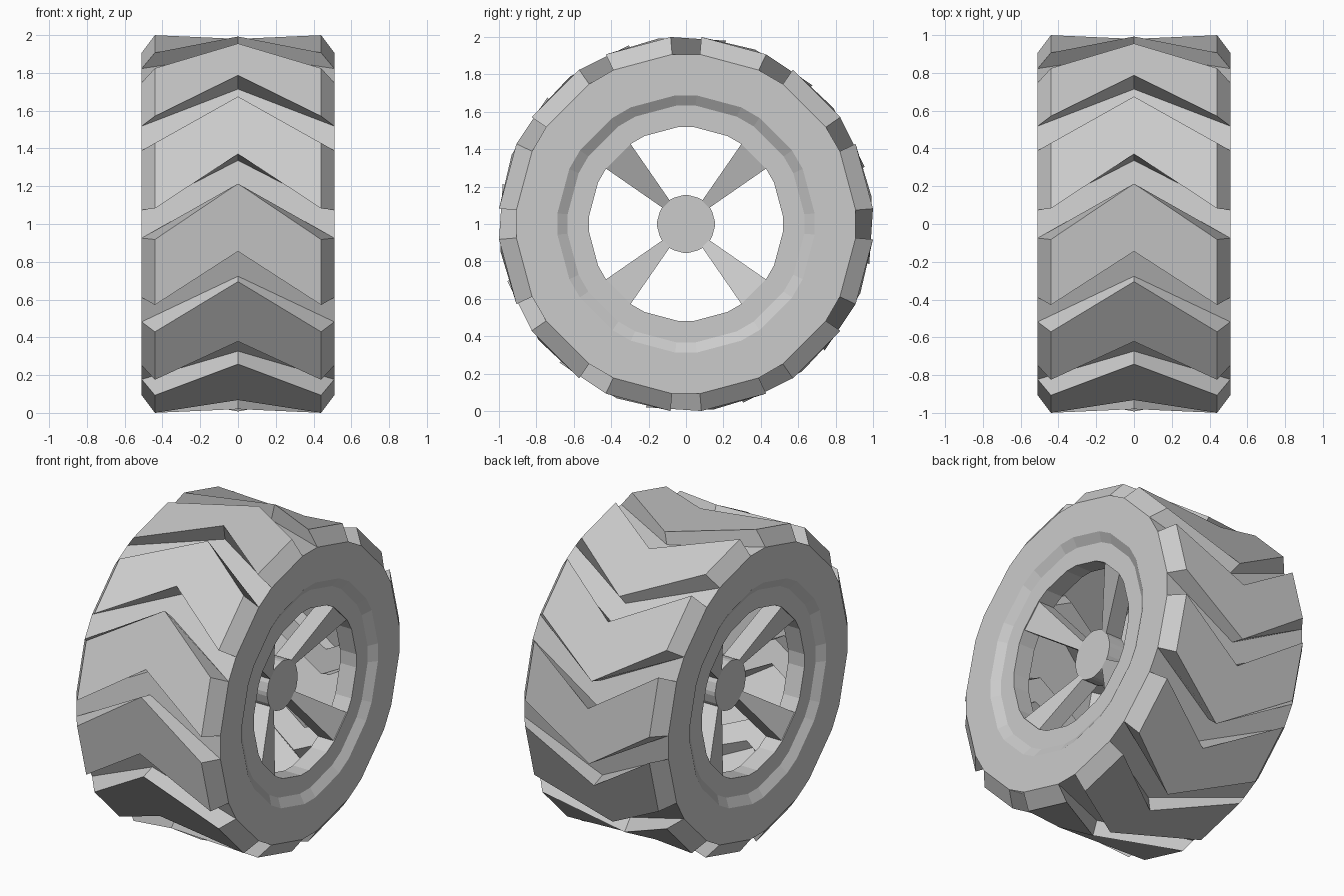
import bpy, bmesh
from math import sin, cos, radians

if "Cube" in bpy.data.objects:
    bpy.data.objects.remove(bpy.data.objects["Cube"])

R_TOP, R_BASE = 1.003, 0.91      # tread crown and groove floor
HALF, CROWN = 0.51, 0.44         # half widths of sidewall and crown
GAP, SHIFT = 4.7, 17.0           # groove half angle and chevron lead


def polar(x, r, a):
    a = radians(a)
    return (x, -r * cos(a), 1 + r * sin(a))


def finish(bm, name):
    bmesh.ops.remove_doubles(bm, verts=bm.verts, dist=0.0005)
    bmesh.ops.recalc_face_normals(bm, faces=bm.faces)
    me = bpy.data.meshes.new(name)
    bm.to_mesh(me)
    bm.free()
    ob = bpy.data.objects.new(name, me)
    bpy.context.collection.objects.link(ob)
    return ob


def face(bm, *pts):
    return bm.faces.new([bm.verts.new(p) for p in pts])


def ring(bm, s, p, q):
    """24-sided band between two (x, radius) profile points on side s."""
    for i in range(24):
        a, b = angles[i], angles[(i + 1) % 24]
        face(bm, polar(s * p[0], p[1], a), polar(s * p[0], p[1], b),
             polar(s * q[0], q[1], b), polar(s * q[0], q[1], a))


angles = [30 * k + d for k in range(12) for d in (GAP, 30 - GAP)]

# Tyre: chevron blocks and groove floors, plus stepped sidewalls and rim lip
bm = bmesh.new()
for k in range(12):
    a, b, c = 30 * k + GAP, 30 * k + 30 - GAP, 30 * k + 30 + GAP
    for s in (-1, 1):
        h, w = s * HALF, s * CROWN
        face(bm, polar(w, R_TOP, a), polar(w, R_TOP, b),
             polar(0, R_TOP, b + SHIFT), polar(0, R_TOP, a + SHIFT))
        face(bm, polar(h, R_BASE, a), polar(h, R_BASE, b),
             polar(w, R_TOP, b), polar(w, R_TOP, a))
        face(bm, polar(h, R_BASE, b), polar(h, R_BASE, c),
             polar(0, R_BASE, c + SHIFT), polar(0, R_BASE, b + SHIFT))
        for e in (a, b):
            face(bm, polar(h, R_BASE, e), polar(w, R_TOP, e),
                 polar(0, R_TOP, e + SHIFT), polar(0, R_BASE, e + SHIFT))
profile = [(HALF, R_BASE), (HALF, 0.69), (0.475, 0.635), (0.475, 0.52), (0.36, 0.52)]
for s in (-1, 1):
    for p, q in zip(profile, profile[1:]):
        ring(bm, s, p, q)
finish(bm, "tyre")

# Hubs and four dished spokes on each side
for s, side in ((1, "right"), (-1, "left")):
    bm = bmesh.new()
    ring(bm, s, (0.315, 0.155), (0.2, 0.155))
    for x in (0.315, 0.2):
        face(bm, *[polar(s * x, 0.155, a) for a in angles])
    finish(bm, side + "_hub")

    bm = bmesh.new()
    for m in (45, 135, 225, 315):
        section = [(0.315, 0.15), (0.47, 0.522), (0.36, 0.522), (0.2, 0.15)]
        lo = [polar(s * x, r, m - 10.3) for x, r in section]
        hi = [polar(s * x, r, m + 10.3) for x, r in section]
        face(bm, *lo)
        face(bm, *hi)
        for i in range(4):
            j = (i + 1) % 4
            face(bm, lo[i], lo[j], hi[j], hi[i])
    finish(bm, side + "_spokes")
